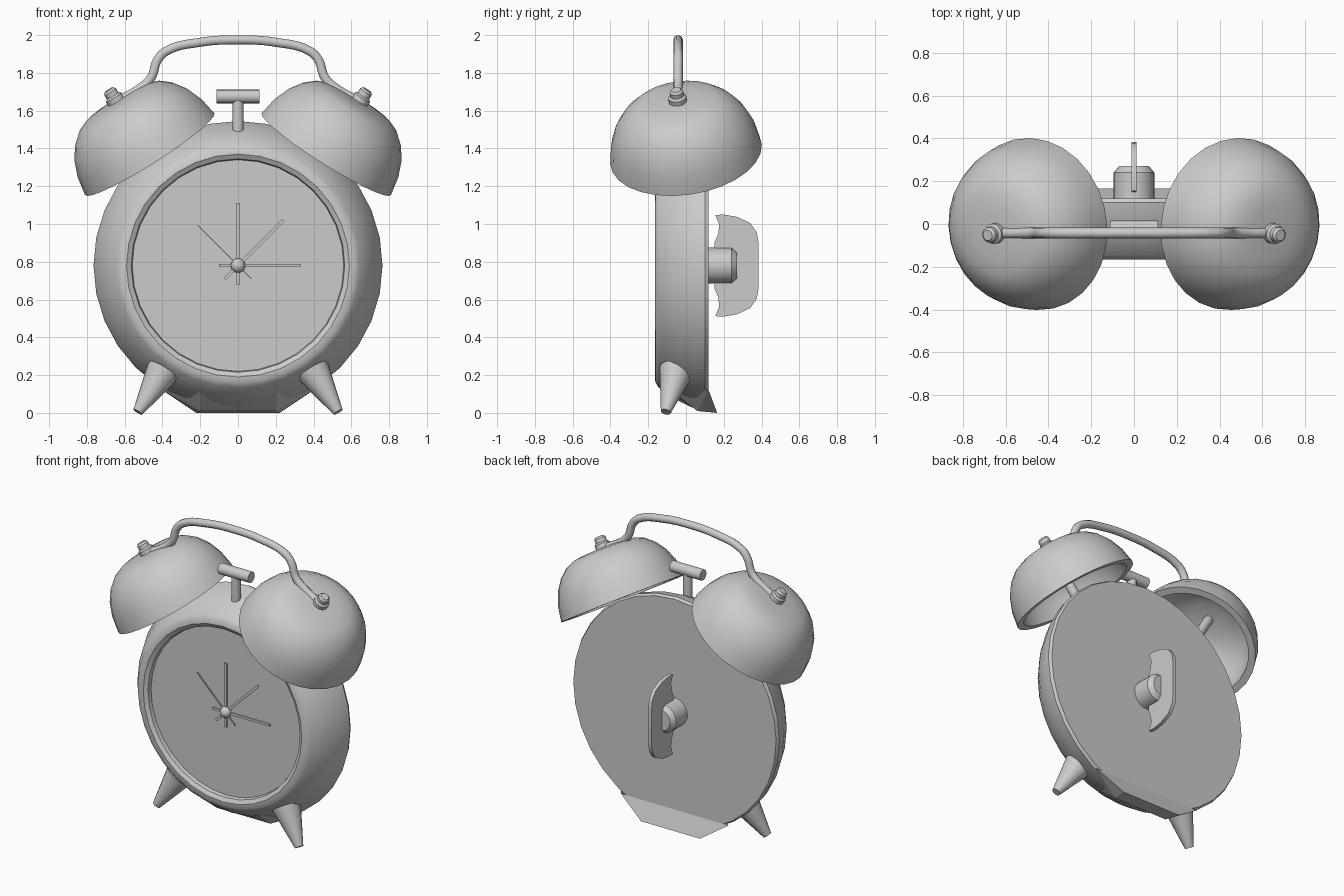
import bpy, bmesh, math
from mathutils import Vector

cube = bpy.data.objects.get("Cube")
if cube:
    bpy.data.objects.remove(cube)

grey = bpy.data.materials.new("light grey")
grey.use_nodes = True
COLOUR = (0.6, 0.6, 0.6, 1)
grey.diffuse_color = COLOUR
grey.node_tree.nodes["Principled BSDF"].inputs["Base Color"].default_value = COLOUR


def finish(name, bm, angle=35):
    """Turn a bmesh into a shaded grey object."""
    bmesh.ops.recalc_face_normals(bm, faces=bm.faces)
    mesh = bpy.data.meshes.new(name)
    bm.to_mesh(mesh)
    bm.free()
    mesh.materials.append(grey)
    obj = bpy.data.objects.new(name, mesh)
    bpy.context.collection.objects.link(obj)
    bpy.ops.object.select_all(action='DESELECT')
    obj.select_set(True)
    bpy.context.view_layer.objects.active = obj
    bpy.ops.object.shade_smooth_by_angle(angle=math.radians(angle))
    return obj


def lathe(name, profile, origin, axis, sides=24, angle=35):
    """Spin (radius, height) points around an axis through origin."""
    bm = bmesh.new()
    verts = [bm.verts.new((r, 0, h)) for r, h in profile]
    edges = [bm.edges.new(pair) for pair in zip(verts, verts[1:])]
    bmesh.ops.spin(bm, geom=verts + edges, cent=(0, 0, 0), axis=(0, 0, 1),
                   angle=math.tau, steps=sides)
    bmesh.ops.remove_doubles(bm, verts=bm.verts, dist=0.0005)
    obj = finish(name, bm, angle)
    turn = Vector((0, 0, 1)).rotation_difference(Vector(axis))
    obj.data.transform(turn.to_matrix().to_4x4())
    obj.location = origin
    return obj


def rod(name, start, end, r1, r2=None, sides=16):
    """Closed cylinder or cone between two points."""
    start, end = Vector(start), Vector(end)
    length = (end - start).length
    return lathe(name, [(0, 0), (r1, 0), (r1 if r2 is None else r2, length), (0, length)],
                 start, end - start, sides)


# Case: flared drum with a rounded bezel and a recessed dial
CENTRE = 0.78
lathe("case", [(0, 0.12), (0.755, 0.12), (0.765, 0.1), (0.75, 0.03), (0.7, -0.07),
               (0.645, -0.145), (0.62, -0.162), (0.59, -0.165), (0.565, -0.15),
               (0.56, -0.125), (0, -0.125)], (0, 0, CENTRE), (0, 1, 0), 32)

# Base: faceted wedge under the case
bm = bmesh.new()
for s in (-1, 1):
    for x, y, z in [(0.22, 0.165, 0), (0.4, 0.12, 0.12), (0.2, -0.08, 0.12),
                    (0.2, 0.06, 0.01), (0.2, 0.12, 0.08)]:
        bm.verts.new((s * x, y, z))
bmesh.ops.convex_hull(bm, input=bm.verts)
finish("base_wedge", bm, 10)

# Dial hub and hands
bm = bmesh.new()
bmesh.ops.create_uvsphere(bm, u_segments=16, v_segments=10, radius=0.038)
finish("dial_hub", bm).location = (0, -0.127, CENTRE)
for name, degrees, width, length in [("hour_hand", 45, 0.016, 0.34), ("minute_hand", 0, 0.02, 0.33),
                                     ("alarm_hand", 90, 0.016, 0.33), ("second_hand", -45, 0.006, 0.3)]:
    bm = bmesh.new()
    bmesh.ops.create_cube(bm, size=1)
    for v in bm.verts:
        v.co = (v.co.x * width, v.co.y * 0.006, 0.1 + v.co.z * (length + 0.1) + (length - 0.3) / 2)
    hand = finish(name, bm)
    hand.location = (0, -0.131, CENTRE)
    hand.rotation_euler.y = math.radians(degrees)

# Bells, their posts, nuts and the feet, mirrored left and right
BELL = [(0, 0.335), (0.12, 0.332), (0.2, 0.322), (0.255, 0.298), (0.31, 0.25), (0.355, 0.185),
        (0.388, 0.1), (0.405, 0), (0.36, 0), (0.345, 0.09), (0.31, 0.17), (0.24, 0.25),
        (0.12, 0.29), (0, 0.292)]
NUT = [(0, -0.02), (0.048, -0.02), (0.048, 0.025), (0.036, 0.035), (0.036, 0.06),
       (0.025, 0.072), (0, 0.072)]
for side, s in (("left", 1), ("right", -1)):
    axis = Vector((s * 0.536, -0.13, 0.844)).normalized()
    rim = Vector((s * 0.4675, 0, 1.37))
    lathe(side + "_bell", BELL, rim, axis, 28, 40)
    rod(side + "_bell_post", rim - axis * 0.15, rim + axis * 0.31, 0.03)
    lathe(side + "_bell_nut", NUT, rim + axis * 0.335, axis, 16)
    rod(side + "_foot", (s * 0.53, -0.107, 0.005), (s * 0.395, -0.05, 0.225), 0.027, 0.092)

# Carrying handle: bent tube between the nuts
half = [(0.65, 1.645), (0.51, 1.725), (0.46, 1.775), (0.425, 1.87), (0.38, 1.915), (0.2, 1.962)]
path = [(-x, z) for x, z in half] + [(0, 1.975)] + half[::-1]
curve = bpy.data.curves.new("handle", 'CURVE')
curve.dimensions = '3D'
curve.bevel_depth = 0.025
curve.bevel_resolution = 3
curve.resolution_u = 5
curve.use_fill_caps = True
spline = curve.splines.new('BEZIER')
spline.bezier_points.add(len(path) - 1)
for point, (x, z) in zip(spline.bezier_points, path):
    point.co = (x, -0.042, z)
    point.handle_left_type = point.handle_right_type = 'AUTO'
curve.materials.append(grey)
handle = bpy.data.objects.new("handle", curve)
bpy.context.collection.objects.link(handle)

# Hammer between the bells
rod("hammer_stem", (0, -0.02, 1.49), (0, -0.02, 1.67), 0.029)
rod("hammer_head", (-0.113, -0.02, 1.675), (0.113, -0.02, 1.675), 0.036)

# Winding boss and key on the back
lathe("winding_boss", [(0, 0), (0.095, 0), (0.095, 0.125), (0.07, 0.155), (0, 0.155)],
      (0, 0.115, CENTRE), (0, 1, 0), 20)
upper = [(0.15, 0.06), (0.15, 0.12), (0.172, 0.17), (0.175, 0.22), (0.155, 0.268), (0.2, 0.27),
         (0.27, 0.258), (0.34, 0.225), (0.375, 0.175), (0.384, 0.12)]
outline = upper + [(y, -z) for y, z in upper[::-1]]
bm = bmesh.new()
face = bm.faces.new([bm.verts.new((-0.012, y, CENTRE + z)) for y, z in outline])
out = bmesh.ops.extrude_face_region(bm, geom=[face])
bmesh.ops.translate(bm, vec=(0.024, 0, 0),
                    verts=[v for v in out["geom"] if isinstance(v, bmesh.types.BMVert)])
finish("winding_key", bm)
